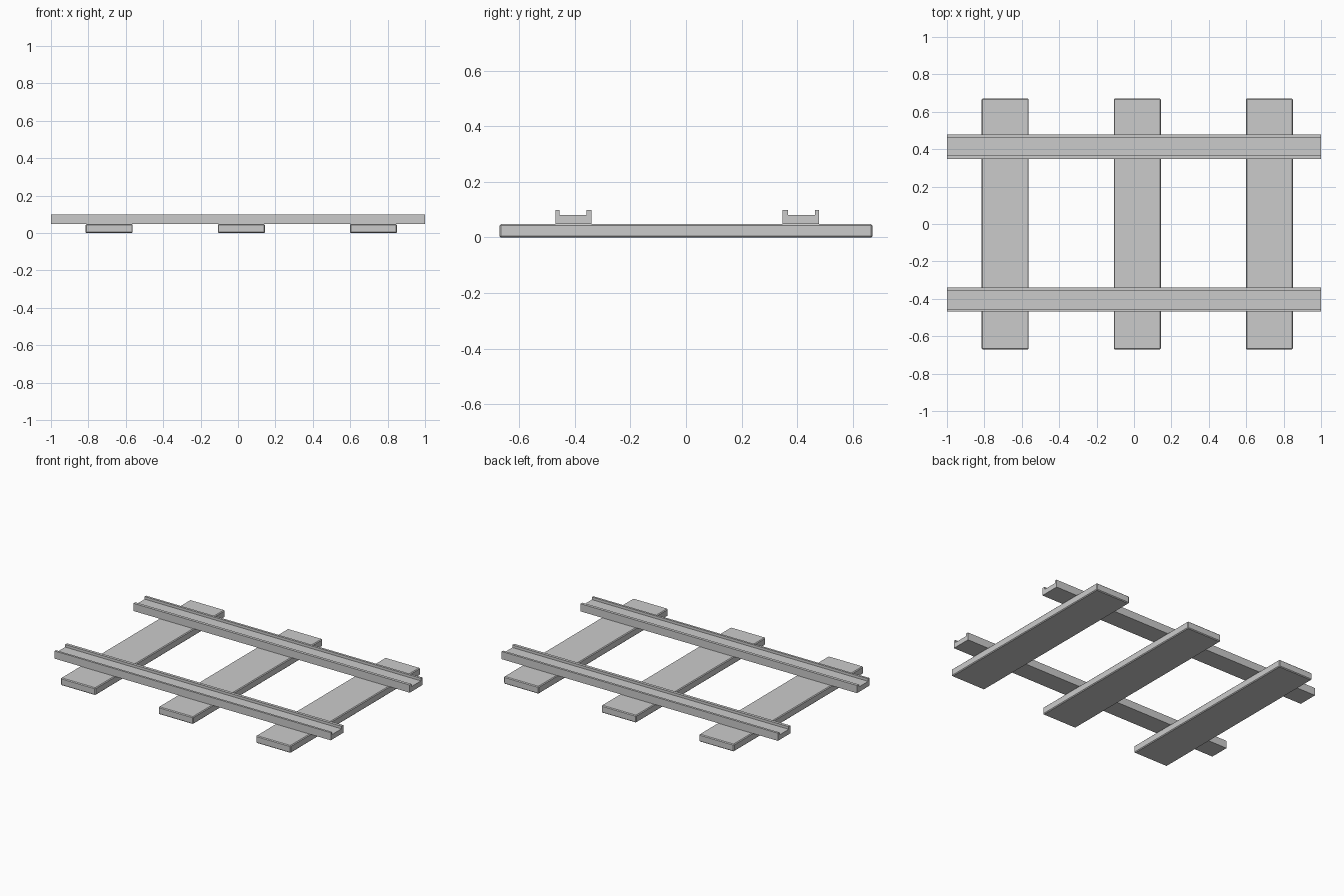
import bpy, bmesh

if "Cube" in bpy.data.objects:
    bpy.data.objects.remove(bpy.data.objects["Cube"])

grey = bpy.data.materials.new("plain grey")
grey.diffuse_color = (0.6, 0.6, 0.6, 1)
grey.use_nodes = True
grey.node_tree.nodes["Principled BSDF"].inputs["Base Color"].default_value = grey.diffuse_color


def add_object(name, bm):
    bmesh.ops.recalc_face_normals(bm, faces=bm.faces)
    mesh = bpy.data.meshes.new(name)
    bm.to_mesh(mesh)
    bm.free()
    mesh.materials.append(grey)
    ob = bpy.data.objects.new(name, mesh)
    bpy.context.collection.objects.link(ob)
    return ob


# Sleepers: wide flat boards with slightly eased edges
def sleeper(name, x):
    bm = bmesh.new()
    bmesh.ops.create_cube(bm, size=1)
    bmesh.ops.scale(bm, vec=(0.252, 1.34, 0.048), verts=bm.verts)
    bmesh.ops.translate(bm, vec=(x, 0, 0.024), verts=bm.verts)
    ob = add_object(name, bm)
    bev = ob.modifiers.new("eased_edges", 'BEVEL')
    bev.width = 0.005
    bev.segments = 1


# Rails: shallow channel profile swept along x
def rail(name, y0, y1, lip0, lip1):
    low, floor, top = 0.048, 0.081, 0.098
    profile = [(y0, low), (y1, low), (y1, top), (y1 - lip1, top),
               (y1 - lip1, floor), (y0 + lip0, floor), (y0 + lip0, top), (y0, top)]
    bm = bmesh.new()
    face = bm.faces.new([bm.verts.new((-1, y, z)) for y, z in profile])
    ext = bmesh.ops.extrude_face_region(bm, geom=[face], use_keep_orig=True)
    moved = [v for v in ext["geom"] if isinstance(v, bmesh.types.BMVert)]
    bmesh.ops.translate(bm, vec=(2, 0, 0), verts=moved)
    add_object(name, bm)


for i, x in enumerate((-0.689, 0.018, 0.724)):
    sleeper(f"sleeper_{i + 1}", x)
rail("front_rail", -0.469, -0.339, 0.014, 0.019)
rail("back_rail", 0.347, 0.478, 0.019, 0.015)
